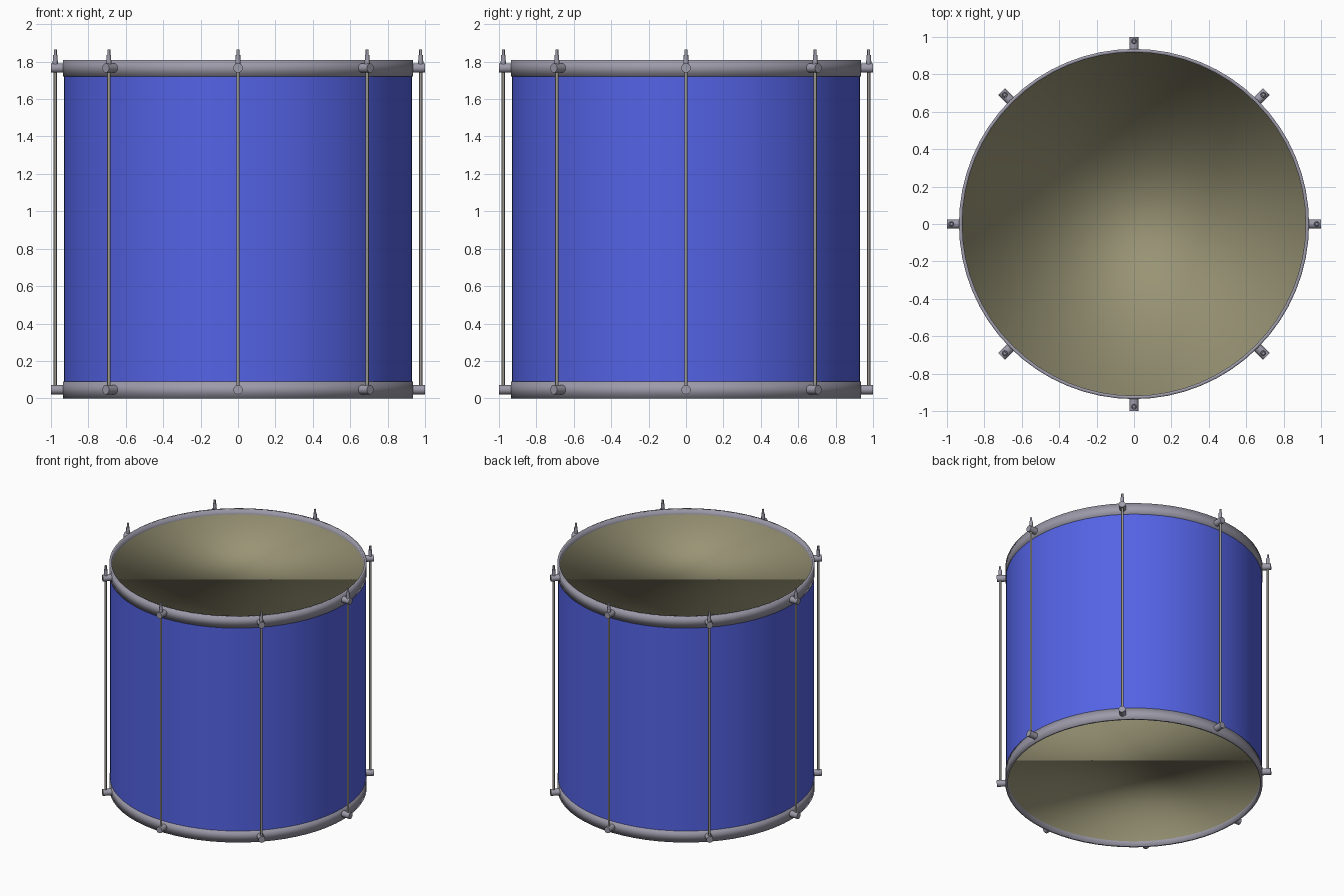
import bpy, bmesh, math
from mathutils import Matrix, Vector

if "Cube" in bpy.data.objects:
    bpy.data.objects.remove(bpy.data.objects["Cube"])

SEG = 64


def material(name, rgb):
    m = bpy.data.materials.new(name)
    m.diffuse_color = (*rgb, 1.0)
    m.use_nodes = True
    m.node_tree.nodes["Principled BSDF"].inputs["Base Color"].default_value = m.diffuse_color
    return m


BLUE = material("blue_shell", (0.089, 0.126, 0.787))
SKIN = material("tan_skin", (0.318, 0.296, 0.178))
METAL = material("grey_metal", (0.335, 0.325, 0.395))
ROD = material("warm_steel", (0.335, 0.320, 0.285))


def finish(bm, name, mat, angle=None):
    """Turn a bmesh into a smooth shaded object."""
    for f in bm.faces:
        f.smooth = True
    mesh = bpy.data.meshes.new(name)
    bm.to_mesh(mesh)
    bm.free()
    mesh.materials.append(mat)
    obj = bpy.data.objects.new(name, mesh)
    bpy.context.collection.objects.link(obj)
    if angle is not None:
        bpy.ops.object.select_all(action='DESELECT')
        obj.select_set(True)
        bpy.context.view_layer.objects.active = obj
        bpy.ops.object.shade_smooth_by_angle(angle=math.radians(angle))
    return obj


def lathe(bm, profile, closed=False):
    """Spin (radius, z) points round the z axis; returns the rings of verts."""
    rings = []
    for r, z in profile:
        rings.append([bm.verts.new((r * math.cos(2 * math.pi * i / SEG),
                                    r * math.sin(2 * math.pi * i / SEG), z))
                      for i in range(SEG)])
    pairs = list(zip(rings, rings[1:]))
    if closed:
        pairs.append((rings[-1], rings[0]))
    for a, b in pairs:
        for i in range(SEG):
            j = (i + 1) % SEG
            bm.faces.new((a[i], a[j], b[j], b[i]))
    return rings


def cylinder(bm, start, end, r1, r2=None, sides=16):
    """Add a capped cylinder or cone between two points."""
    start, end = Vector(start), Vector(end)
    axis = end - start
    rot = axis.to_track_quat('Z', 'Y').to_matrix().to_4x4()
    bmesh.ops.create_cone(bm, cap_ends=True, segments=sides, radius1=r1,
                          radius2=r1 if r2 is None else r2, depth=axis.length,
                          matrix=Matrix.Translation((start + end) / 2) @ rot)


# Shell
bm = bmesh.new()
lathe(bm, [(0.931, 0.03), (0.931, 1.78)])
finish(bm, "shell", BLUE)

# Hoops: rounded-looking metal bands at both ends
for name, z0, z1 in (("bottom_hoop", 0.0, 0.09), ("top_hoop", 1.72, 1.81)):
    bm = bmesh.new()
    lathe(bm, [(0.918, z0), (0.936, z0), (0.936, z1), (0.918, z1)], closed=True)
    finish(bm, name, METAL)

# Drum skins: a disc welded into a collar that is buried in the hoop
for name, z, up in (("bottom_skin", 0.04, False), ("top_skin", 1.77, True)):
    bm = bmesh.new()
    rings = lathe(bm, [(0.921, z + 0.03), (0.921, z), (0.921, z - 0.03)])
    bm.faces.new(rings[1] if up else rings[1][::-1])
    finish(bm, name, SKIN)

# Eight sets of lugs, tension rod and nut
for k in range(8):
    a = k * math.pi / 4
    c, s = math.cos(a), math.sin(a)

    def at(r, z):
        return (r * c, r * s, z)

    bm = bmesh.new()
    for z in (0.046, 1.766):
        cylinder(bm, at(0.925, z), at(1.0, z), 0.025)
    finish(bm, f"lugs_{k + 1}", METAL, 40)

    bm = bmesh.new()
    cylinder(bm, at(0.977, 0.046), at(0.977, 1.766), 0.0085, sides=12)
    finish(bm, f"tension_rod_{k + 1}", ROD, 40)

    bm = bmesh.new()
    cylinder(bm, at(0.977, 1.78), at(0.977, 1.835), 0.0145, 0.012, sides=12)
    cylinder(bm, at(0.977, 1.83), at(0.977, 1.865), 0.008, sides=12)
    finish(bm, f"rod_nut_{k + 1}", METAL, 40)
